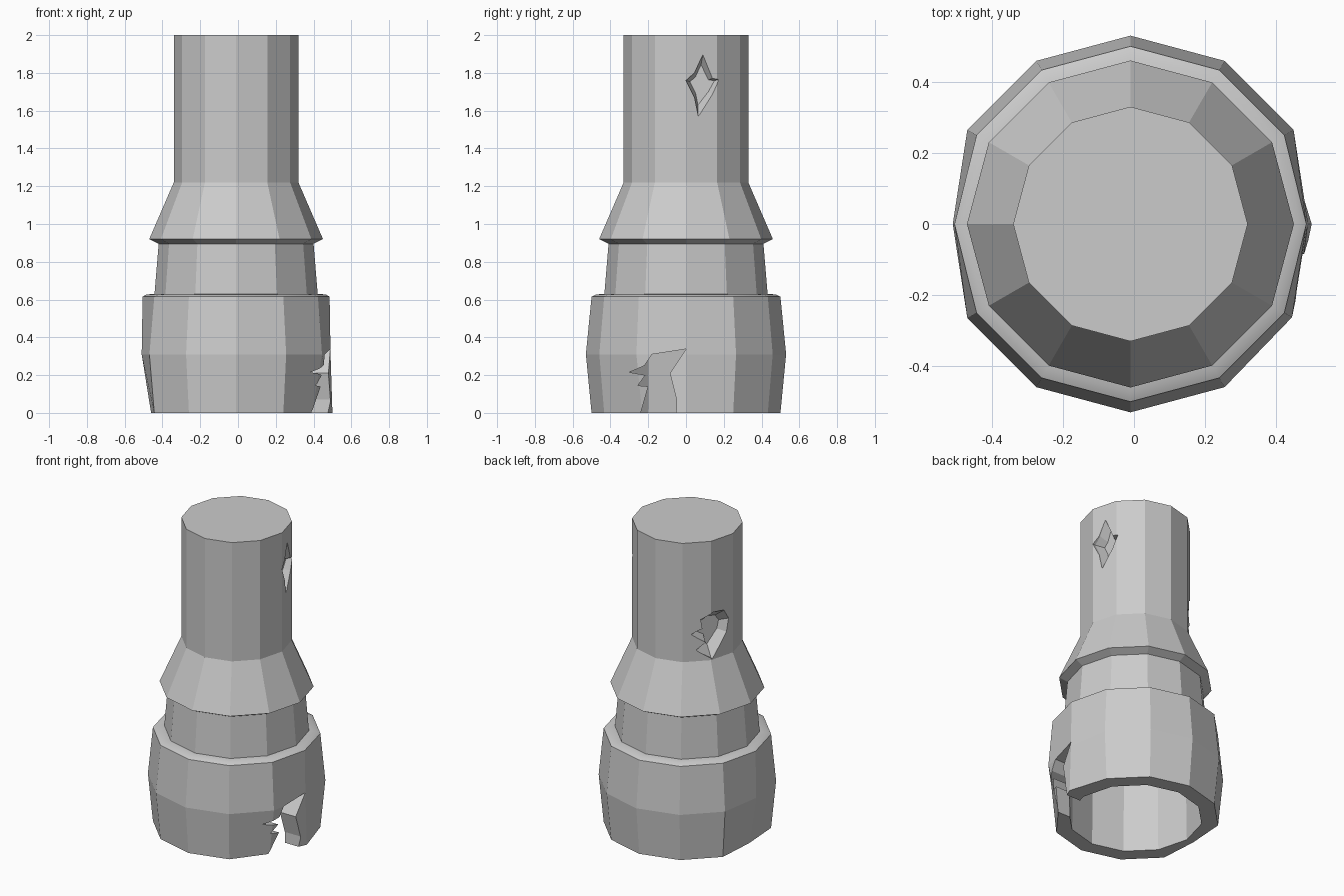
import bpy, bmesh
from math import sin, cos, radians, pi

if "Cube" in bpy.data.objects:
    bpy.data.objects.remove(bpy.data.objects["Cube"])

CX = -0.01   # axis of the turned body
SIDES = 12

# (radius, height) from the top down the outside, then up inside the open base
PROFILE = [(.33, 2.0), (.33, 1.22), (.46, .92), (.41, .895), (.432, .63),
           (.475, .627), (.50, .615), (.53, .31), (.50, 0), (.40, 0), (.39, .6)]
# dented corners: (ring, angle) -> radius
DENTS = {(6, 0): .495, (7, 0): .50, (8, 0): .51, (8, 330): .465, (7, 330): .525,
         (6, 180): .495, (7, 180): .50, (8, 180): .45}


def make_object(name, bm):
    bmesh.ops.recalc_face_normals(bm, faces=bm.faces)
    mesh = bpy.data.meshes.new(name)
    bm.to_mesh(mesh)
    bm.free()
    ob = bpy.data.objects.new(name, mesh)
    bpy.context.collection.objects.link(ob)
    return ob


def skin(bm, rings):
    """Join successive rings with quads and cap both ends."""
    n = len(rings[0])
    for k, (a, b) in enumerate(zip(rings, rings[1:])):
        for i in range(n):
            j = (i + 1) % n
            f = bm.faces.new((a[i], a[j], b[j], b[i]))
            f.smooth = n == SIDES and k in (4, 5)
    bm.faces.new(rings[0])
    bm.faces.new(rings[-1])


# turned body with hollow base
bm = bmesh.new()
rings = []
for k, (r, z) in enumerate(PROFILE):
    ring = []
    for i in range(SIDES):
        a = i * 30
        rr = DENTS.get((k, a), r)
        ring.append(bm.verts.new((CX + rr * cos(radians(a)), rr * sin(radians(a)), z)))
    rings.append(ring)
skin(bm, rings)
body = make_object("tapered_body", bm)


def carve(name, outline, angle, layers, centre=(0, 0), shift=0):
    """Cut a jagged outline; layers are (distance from axis, outline scale)."""
    a = radians(angle)
    bm = bmesh.new()
    rings = []
    for d, s in layers:
        ring = []
        for u, z in outline:
            u2 = centre[0] + (u - centre[0]) * s + shift * (1 - s)
            z2 = centre[1] + (z - centre[1]) * s
            ring.append(bm.verts.new((CX + d * cos(a) - u2 * sin(a),
                                      d * sin(a) + u2 * cos(a), z2)))
        rings.append(ring)
    skin(bm, rings)
    cutter = make_object(name, bm)
    cutter.hide_render = True
    mod = body.modifiers.new(name, 'BOOLEAN')
    mod.operation = 'DIFFERENCE'
    mod.solver = 'EXACT'
    mod.object = cutter
    bpy.context.view_layer.objects.active = body
    bpy.ops.object.modifier_apply(modifier=name)
    bpy.data.objects.remove(cutter)


# broken-out notch in the base wall
carve("base_notch",
      [(-.24, -.1), (-.24, 0), (-.2, .14), (-.255, .145), (-.215, .2), (-.3, .215),
       (-.22, .25), (-.18, .31), (0, .338), (-.085, .21), (-.05, .07), (-.055, -.1)],
      0, [(.7, 1), (.25, 1)])

# star-shaped chip near the top
carve("star_chip",
      [(.09, 1.9), (.15, 1.775), (.2, 1.77), (.15, 1.68), (.065, 1.57),
       (.045, 1.67), (0, 1.76), (.045, 1.8)],
      0, [(.4, 1), (.31, 1), (.255, .65)], (.09, 1.74), -.03)

# ragged crater on the back left
carve("back_crater",
      [(-.14, 1.40), (-.06, 1.43), (-.07, 1.49), (0, 1.53), (.09, 1.52),
       (.13, 1.46), (.11, 1.37), (0, 1.225), (-.1, 1.29), (-.04, 1.34)],
      152, [(.4, 1), (.31, 1), (.24, .6)], (.02, 1.38))
